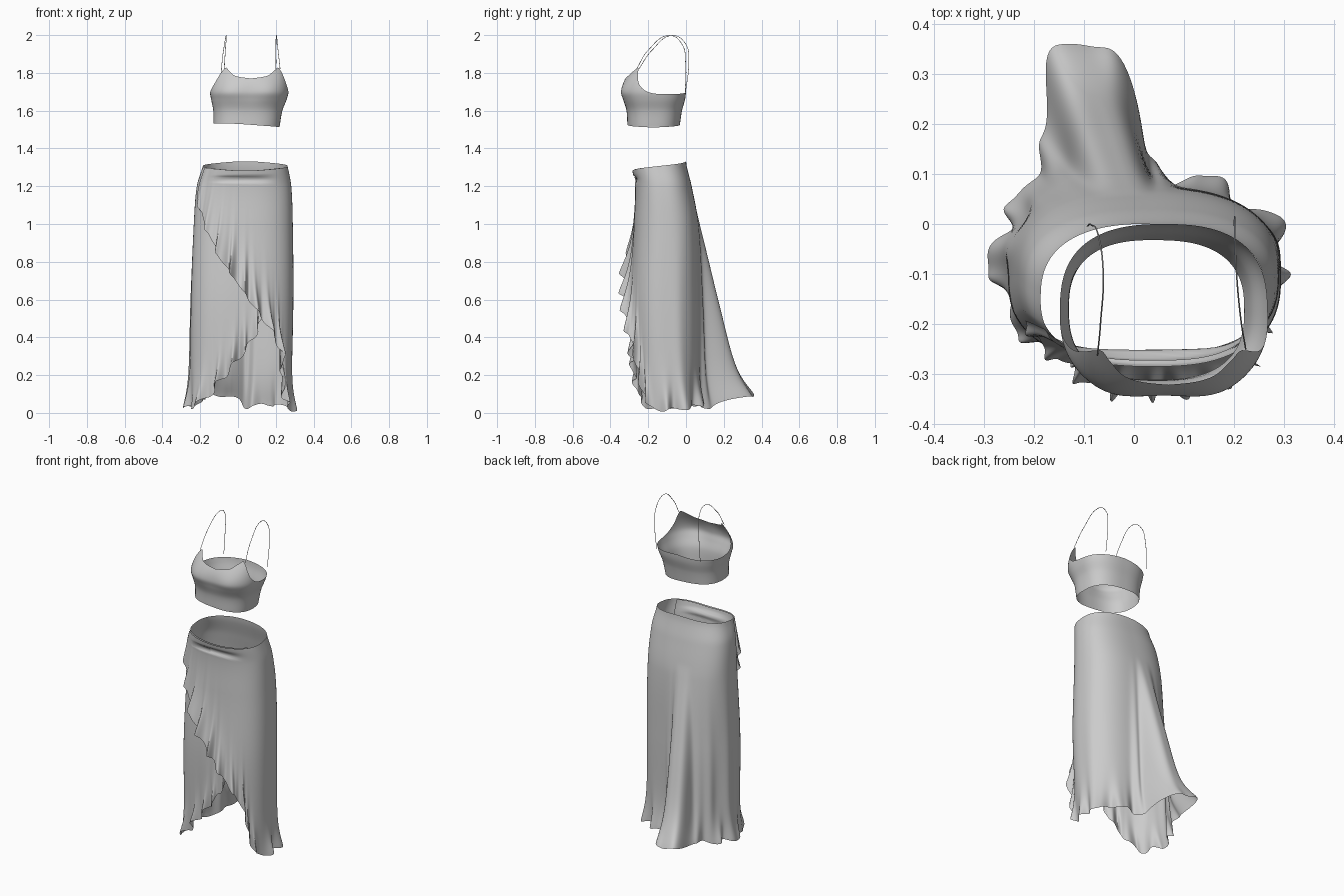
import bpy
from math import sin, cos, pi, exp, radians, hypot

if "Cube" in bpy.data.objects:
    bpy.data.objects.remove(bpy.data.objects["Cube"])


def interp(keys, t):
    """Smooth (cubic Hermite) interpolation of rows (t, value, value...)."""
    t = min(max(t, keys[0][0]), keys[-1][0])
    i = 0
    while i < len(keys) - 2 and t > keys[i + 1][0]:
        i += 1
    a, b = keys[i], keys[i + 1]
    p, n = keys[max(i - 1, 0)], keys[min(i + 2, len(keys) - 1)]
    h = b[0] - a[0]
    f = (t - a[0]) / h
    out = []
    for k in range(1, len(a)):
        m0 = (b[k] - p[k]) / (b[0] - p[0]) * h
        m1 = (n[k] - a[k]) / (n[0] - a[0]) * h
        out.append((2*f**3 - 3*f*f + 1) * a[k] + (f**3 - 2*f*f + f) * m0
                   + (3*f*f - 2*f**3) * b[k] + (f**3 - f*f) * m1)
    return out


def oval(a, hx, hy, n):
    """Radius of a rounded oval; angle 0 is the back, 90 degrees is +x."""
    return (abs(sin(a) / hx) ** n + abs(cos(a) / hy) ** n) ** (-1 / n)


def sheet(name, cols, rows, func, closed=False):
    """Cloth surface from func(u, v), u and v in 0..1."""
    nu = cols if closed else cols + 1
    verts = [func(i / cols, j / rows) for i in range(nu) for j in range(rows + 1)]
    faces = []
    for i in range(cols):
        a, b = i * (rows + 1), ((i + 1) % nu) * (rows + 1)
        faces += [(a + j, a + j + 1, b + j + 1, b + j) for j in range(rows)]
    me = bpy.data.meshes.new(name)
    me.from_pydata(verts, [], faces)
    me.shade_smooth()
    ob = bpy.data.objects.new(name, me)
    bpy.context.collection.objects.link(ob)
    return ob


# ---- wrap skirt: one sheet wound from under panel, round the back, to the over panel
# height: centre x, centre y, half width, half depth
BODY = [(0, .008, -.09, .265, .17), (.2, .015, -.1, .268, .175),
        (.6, .022, -.108, .271, .183), (1.0, .028, -.105, .262, .17),
        (1.2, .032, -.12, .25, .15), (1.3, .038, -.141, .226, .146), (1.335, .038, -.142, .218, .142)]
# winding angle: hem height
HEM = [(115, .95), (130, .68), (145, .52), (166, .37), (205, .2), (226, .1),
       (243, .035), (270, .03), (310, .05), (330, .08), (345, .095), (358, .07),
       (370, .03), (400, .045), (450, .015), (470, .03), (478, .08), (484, .2),
       (489, .32), (505, .45), (540, .65), (572, .83), (591, .97), (604, 1.08), (612, 1.15)]
T0, T1 = HEM[0][0], HEM[-1][0]
# long folds: angle, amount, width
FOLDS = [(-15, .232, .26), (-38, .075, .2), (10, .035, .13), (-54, .03, .12),
         (75, .01, .13), (-78, .015, .12)]

# distance along the hem, so that ruffles are evenly spaced
ARC = [(T0, 0.0)]
for k in range(1, 201):
    t = T0 + (T1 - T0) * k / 200
    dz = interp(HEM, t)[0] - interp(HEM, ARC[-1][0])[0]
    a = radians(t)
    ds = radians((T1 - T0) / 200) * (oval(a, .27, .18, 2.5) + .25 * exp(-((t - 344) / 14) ** 4))
    ARC.append((t, ARC[-1][1] + hypot(ds, dz)))


def skirt_point(t, z, hem, s, off=0.0):
    a = radians(t)
    cx, cy, hx, hy = interp(BODY, z)
    r = oval(a, hx, hy, 2.5) + off
    # under panel lies inside, over panel outside
    r += -.012 if t < 225 else (-.012 * (255 - t) / 30 if t < 255 else 0)
    # long folds and the train at the back
    low = max(0, 1.08 - z)
    for ang, amt, w in FOLDS:
        d = (t - ang + 180) % 360 - 180
        r += amt * low * low / (low + .12) * 1.1 * exp(-abs(radians(d) / w) ** (3.5 if w > .2 else 2))
    # ruffle along the hem: none where hidden, fading out at the hip
    d = max(z - hem, 0)
    over = min(max((t - 478) / 12, 0), 1)
    fade = min(max((t - 138) / 25, 0), 1) * (1 - .65 * min(max((t - 565) / 35, 0), 1))
    k = exp(-(d / (.1 + .03 * over)) ** 1.3) * fade
    train = exp(-((t - 344) / 18) ** 4)
    wave = (sin(s * 50 + 1.2 * sin(s * 9)) + .3 * sin(s * 93 + 1)) * (1 - .6 * train)
    r += k * (.018 + .028 * over + .02 * wave + .05 * train)
    # gathered dent below the waistband in front
    front = (t % 360) - 180
    r -= .012 * exp(-((z - 1.237) / .016) ** 4) * exp(-(front / 48) ** 6)
    drop = .009 * k * sin(s * 50 + 1.5)
    # ruffle also swings sideways a little
    a += k * .025 * sin(s * 50 + 1.9) * (1 - train)
    return (cx + r * sin(a), cy + r * cos(a), max(z + drop, .003))


def skirt(u, v):
    t = T0 + (T1 - T0) * u
    hem, s = interp(HEM, t)[0], interp(ARC, t)[0]
    top = 1.307 + .025 * cos(radians(t))
    return skirt_point(t, top + (hem - top) * v, hem, s)


sheet("wrap_skirt", 560, 90, skirt)


# ---- flat tie on the left front of the waistband
def tie(u, v):
    return skirt_point(540 + 12 + 40 * u, 1.25 - .026 * v, 0, 0, .006)


sheet("waist_tie", 24, 4, tie)

# ---- cropped top: height: centre x, centre y, half width, half depth
TOP = [(1.515, .045, -.172, .175, .138), (1.6, .052, -.168, .183, .147),
       (1.66, .058, -.169, .2, .164), (1.7, .06, -.171, .208, .171),
       (1.76, .067, -.162, .2, .164), (1.84, .075, -.135, .185, .14)]
# angle from the back: top edge height
EDGE = [(0, 1.70), (60, 1.688), (95, 1.695), (112, 1.735), (128, 1.825),
        (136, 1.815), (150, 1.785), (180, 1.77)]


def bodice(u, v):
    a = 2 * pi * u
    deg = abs((u * 360 + 180) % 360 - 180)
    top = interp(EDGE, deg)[0]
    low = 1.521 - .01 * sin(a) + .006 * abs(cos(a))
    z = low + (top - low) * v
    cx, cy, hx, hy = interp(TOP, z)
    r = oval(a, hx, hy, 2.6)
    # soft bust on both sides of the front
    r += .008 * exp(-((deg - 148) / 18) ** 2) * exp(-((z - 1.7) / .05) ** 2)
    return (cx + r * sin(a), cy + r * cos(a), z)


sheet("cropped_top", 160, 32, bodice, closed=True)


# ---- thin shoulder straps
def strap(name, pts):
    cu = bpy.data.curves.new(name, 'CURVE')
    cu.dimensions = '3D'
    cu.bevel_depth = .0015
    cu.bevel_resolution = 1
    cu.resolution_u = 10
    sp = cu.splines.new('BEZIER')
    sp.bezier_points.add(len(pts) - 1)
    for b, p in zip(sp.bezier_points, pts):
        b.co = p
        b.handle_left_type = b.handle_right_type = 'AUTO'
    ob = bpy.data.objects.new(name, cu)
    bpy.context.collection.objects.link(ob)


strap("strap_left", [(-.073, -.262, 1.82), (-.067, -.20, 1.92), (-.062, -.085, 1.998),
                     (-.072, -.02, 1.95), (-.085, -.002, 1.85), (-.093, -.004, 1.695)])
strap("strap_right", [(.223, -.25, 1.82), (.212, -.18, 1.92), (.203, -.07, 1.998),
                      (.201, 0, 1.95), (.201, .014, 1.85), (.2, -.003, 1.695)])
